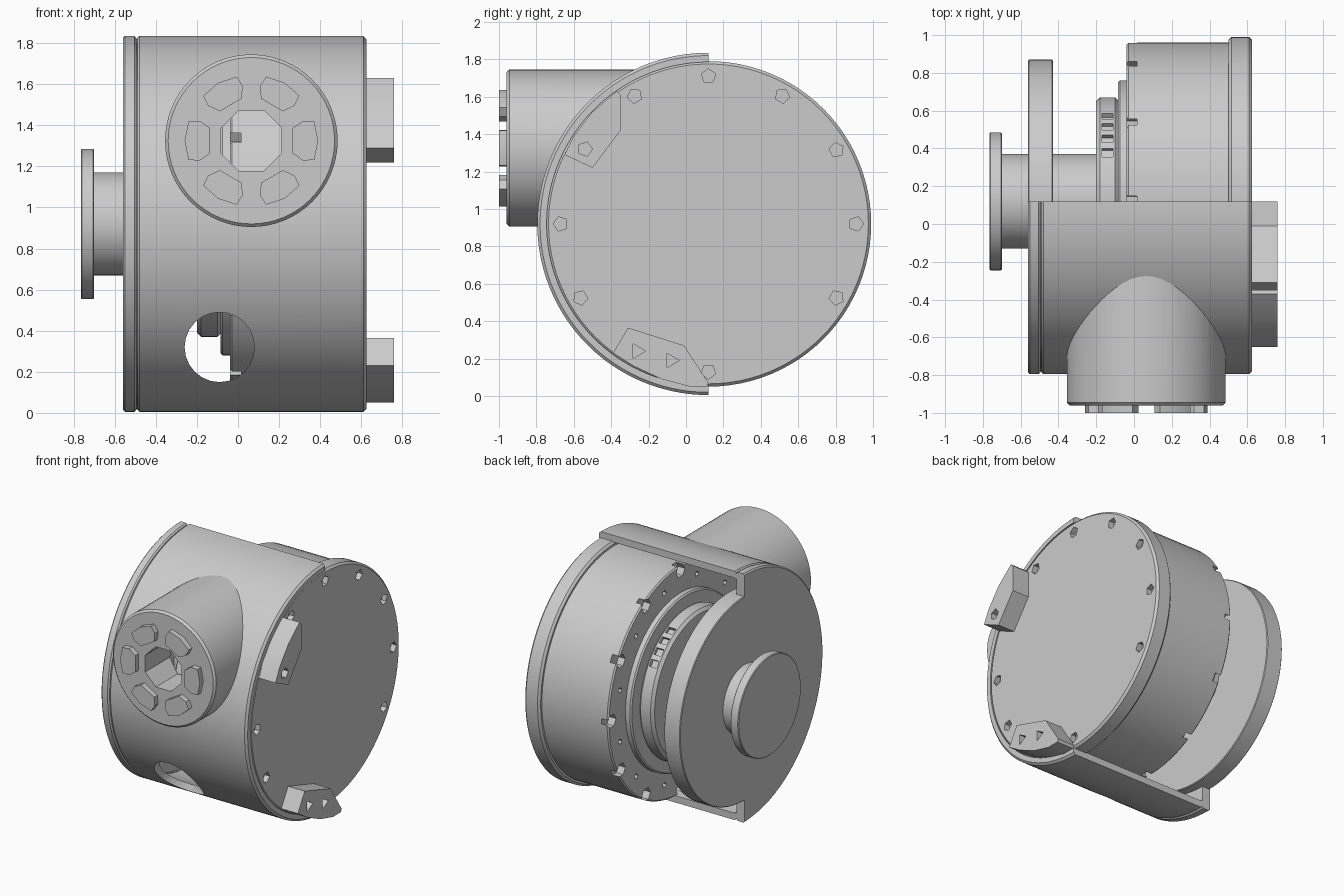
import bpy, bmesh
from math import sin, cos, radians, tau

if "Cube" in bpy.data.objects:
    bpy.data.objects.remove(bpy.data.objects["Cube"])

CY, CZ = 0.12, 0.92       # drum axis, running along x
TX, TZ = 0.065, 1.325     # front port axis, running along y

grey = bpy.data.materials.new("plain grey")
grey.use_nodes = True
GREY = (0.6, 0.6, 0.6, 1)
grey.diffuse_color = GREY
grey.node_tree.nodes["Principled BSDF"].inputs["Base Color"].default_value = GREY


def place(axis, along, a, b):
    return (along, a, b) if axis == "x" else (a, along, b)


def finish(name, bm):
    bmesh.ops.remove_doubles(bm, verts=bm.verts, dist=1e-5)
    bmesh.ops.recalc_face_normals(bm, faces=bm.faces)
    mesh = bpy.data.meshes.new(name)
    bm.to_mesh(mesh)
    bm.free()
    mesh.materials.append(grey)
    ob = bpy.data.objects.new(name, mesh)
    bpy.context.collection.objects.link(ob)
    return ob


def lathe(name, profile, axis="x", centre=(CY, CZ), start=0, sweep=360, steps=96):
    """Revolve (along, radius) points; a partial sweep gets capped ends."""
    bm = bmesh.new()
    full = sweep == 360
    rings = []
    for i in range(steps if full else steps + 1):
        t = radians(start + sweep * i / steps)
        rings.append([bm.verts.new(place(axis, u, centre[0] + r * cos(t), centre[1] + r * sin(t)))
                      for u, r in profile])
    pairs = list(zip(rings, rings[1:])) + ([(rings[-1], rings[0])] if full else [])
    n = len(profile)
    for p, q in pairs:
        for j in range(n):
            k = (j + 1) % n
            if profile[j][1] or profile[k][1]:
                bm.faces.new((p[j], p[k], q[k], q[j]))
    if not full:
        bm.faces.new(rings[0])
        bm.faces.new(rings[-1])
    return finish(name, bm)


def disc(name, x0, x1, r, bevel=0.01, **kw):
    return lathe(name, [(x0, 0), (x0, r - bevel), (x0 + bevel, r),
                        (x1 - bevel, r), (x1, r - bevel), (x1, 0)], **kw)


def prism(name, points, lo, hi, axis="x"):
    bm = bmesh.new()
    a = [bm.verts.new(place(axis, lo, *p)) for p in points]
    b = [bm.verts.new(place(axis, hi, *p)) for p in points]
    bm.faces.new(a)
    bm.faces.new(b)
    for i in range(len(points)):
        k = (i + 1) % len(points)
        bm.faces.new((a[i], a[k], b[k], b[i]))
    return finish(name, bm)


def ngon(centre, r, sides, turn=0.0):
    return [(centre[0] + r * cos(turn + tau * i / sides),
             centre[1] + r * sin(turn + tau * i / sides)) for i in range(sides)]


def polar(deg, r, centre=(CY, CZ)):
    return (centre[0] + r * cos(radians(deg)), centre[1] + r * sin(radians(deg)))


def cut(target, cutters):
    for c in cutters:
        mod = target.modifiers.new("cut", "BOOLEAN")
        mod.operation, mod.solver, mod.object = "DIFFERENCE", "EXACT", c
        bpy.context.view_layer.objects.active = target
        bpy.ops.object.modifier_apply(modifier=mod.name)
        bpy.data.objects.remove(c)


def port_bore():
    return prism("bore_cutter", ngon((TX, TZ), 0.16, 8, tau / 16), -1.2, -0.1, "y")


# Half-round front casing with its round window and end flange
casing = lathe("casing", [(-0.49, 0.865), (-0.49, 0.905), (-0.48, 0.915), (0.61, 0.915),
                          (0.625, 0.9), (0.625, 0.865)], start=90, sweep=180)
window = prism("window_cutter", ngon((-0.09, 0.32), 0.17, 24), -1.2, 0.1, "y")
cut(casing, [window, port_bore()])
disc("casing_flange", -0.56, -0.495, 0.915, start=90, sweep=180)
lathe("casing_joint", [(-0.5, 0.86), (-0.5, 0.9), (-0.48, 0.9), (-0.48, 0.86)],
      start=90, sweep=180)

# Front port, trimmed to the casing and bored through
port = lathe("port", [(-0.2, 0), (-0.2, 0.42), (-0.945, 0.42), (-0.96, 0.405), (-0.96, 0)],
             axis="y", centre=(TX, TZ), steps=64)
cut(port, [disc("trim_cutter", -0.8, 0.9, 0.88), port_bore()])

# Six raised pads round the port face
for i in range(6):
    a = 60 * i
    outline = [polar(a + d, r, (TX, TZ)) for d, r in
               ((-17, 0.21), (-21, 0.27), (-17, 0.32), (0, 0.325),
                (17, 0.32), (21, 0.27), (17, 0.21))]
    prism(f"port_pad_{i + 1}", outline, -1.0, -0.95, "y")

# Main drum with pockets breaking through its rim
drum = disc("drum", -0.04, 0.52, 0.84)
cut(drum, [prism("pocket", ngon(polar(a, 0.8), 0.05, 6), -0.1, 0.015) for a in range(0, 360, 30)])
cut(drum, [prism("pin_hole", ngon(polar(a, 0.73), 0.02, 6), -0.1, 0.0) for a in range(15, 360, 30)])

# Cover plate and the bolt sockets on it
BOLTS = [a for a in range(0, 360, 30) if a not in (150, 240, 300)]
cover = disc("cover_plate", 0.5, 0.625, 0.87, bevel=0.015)
cut(cover, [prism("socket", ngon(polar(a, 0.79), 0.04, 5, radians(a)), 0.585, 0.7) for a in BOLTS])

# Two mounting lugs on the cover
upper_lug = prism("upper_lug", [(-0.37, 1.63), (-0.35, 1.61), (-0.35, 1.42), (-0.5, 1.22),
                                (-0.65, 1.29), (-0.6, 1.39), (-0.5, 1.52)], 0.61, 0.76)
lower_lug = prism("lower_lug", [(-0.31, 0.365), (-0.01, 0.27), (0.12, 0.07), (0.11, 0.05),
                                (0.02, 0.05), (-0.13, 0.09), (-0.28, 0.16), (-0.39, 0.23)],
                  0.61, 0.76)
cut(upper_lug, [prism("socket", ngon((-0.54, 1.32), 0.04, 5), 0.71, 0.8)])
cut(lower_lug, [prism("socket", ngon(c, 0.045, 3), 0.71, 0.8)
                for c in ((-0.26, 0.24), (-0.08, 0.19))])

# Inner hub, its collar and the axle
disc("hub_collar", -0.085, -0.03, 0.64)
hub = disc("hub", -0.2, -0.08, 0.55, bevel=0.02)
cut(hub, [prism("notch", ngon(polar(a, 0.55), 0.035, 4, radians(a + 45)), -0.17, -0.11)
          for a in (35, 44, 53, 62)])
disc("axle", -0.45, -0.18, 0.25)

# End plate and hand knob
disc("end_plate", -0.56, -0.43, 0.75, bevel=0.005)
disc("knob_neck", -0.71, -0.55, 0.25)
disc("knob", -0.765, -0.7, 0.365, bevel=0.005)

# Smooth the round surfaces, keep edges crisp
bpy.ops.object.select_all(action="DESELECT")
for ob in bpy.context.collection.objects:
    if ob.type == "MESH" and ob.data.materials and ob.data.materials[0] == grey:
        ob.select_set(True)
        bpy.context.view_layer.objects.active = ob
bpy.ops.object.shade_smooth_by_angle(angle=radians(30))
